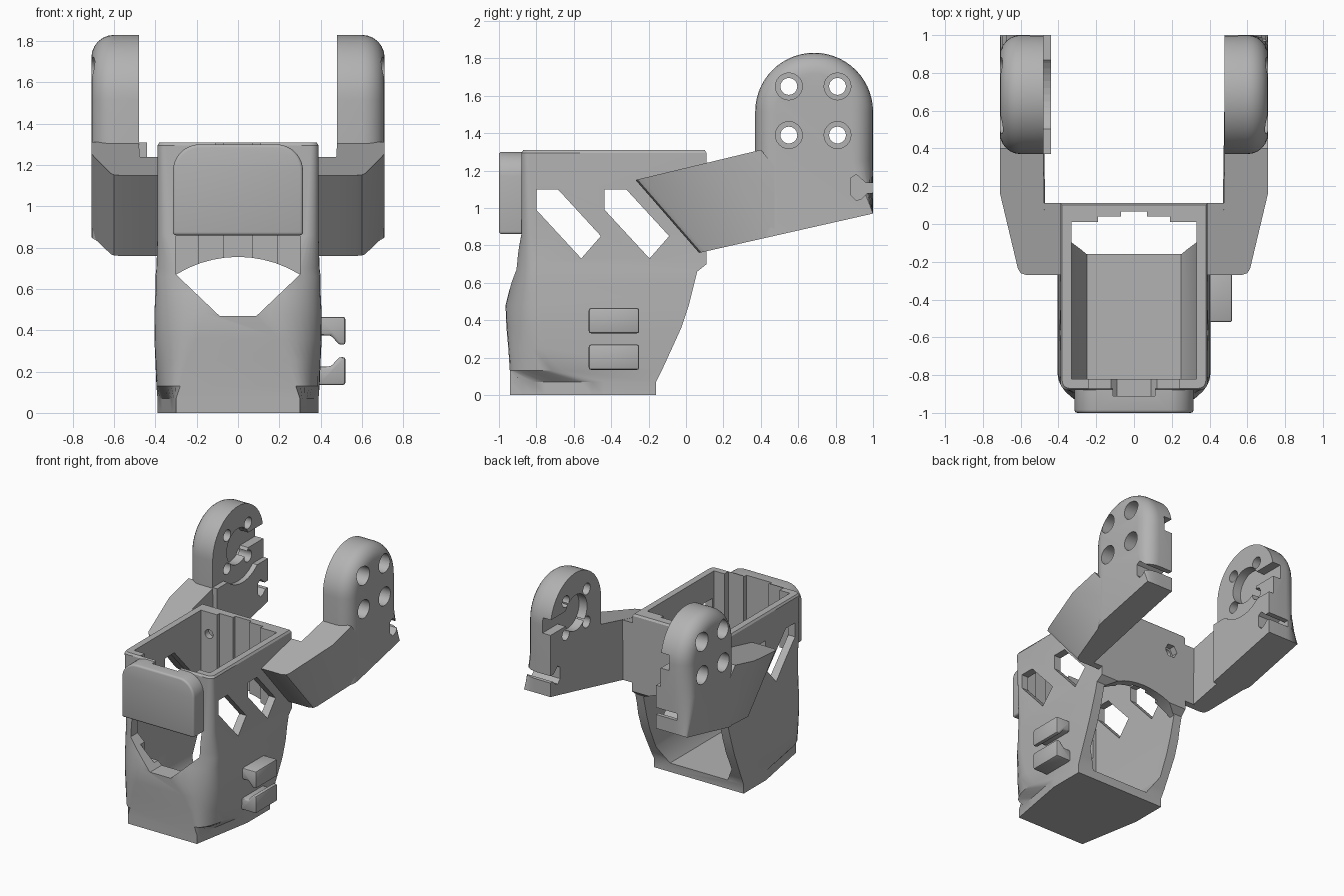
import bpy, bmesh, math

if "Cube" in bpy.data.objects:
    bpy.data.objects.remove(bpy.data.objects["Cube"])

grey = bpy.data.materials.new("matte grey")
grey.use_nodes = True
grey.diffuse_color = (0.45, 0.45, 0.45, 1)
grey.node_tree.nodes["Principled BSDF"].inputs["Base Color"].default_value = (0.45, 0.45, 0.45, 1)


def finish(name, bm):
    bmesh.ops.recalc_face_normals(bm, faces=bm.faces)
    mesh = bpy.data.meshes.new(name)
    bm.to_mesh(mesh)
    bm.free()
    mesh.materials.append(grey)
    ob = bpy.data.objects.new(name, mesh)
    bpy.context.collection.objects.link(ob)
    return ob


def loft(name, rings):
    """Skin a stack of equal-length closed rings and cap both ends."""
    bm = bmesh.new()
    rows = [[bm.verts.new(p) for p in ring] for ring in rings]
    n = len(rows[0])
    for low, high in zip(rows, rows[1:]):
        for i in range(n):
            j = (i + 1) % n
            bm.faces.new((low[i], low[j], high[j], high[i]))
    bm.faces.new(rows[0])
    bm.faces.new(rows[-1])
    return finish(name, bm)


def place(p, axis, d):
    return {"x": (d, p[0], p[1]), "y": (p[0], d, p[1]), "z": (p[0], p[1], d)}[axis]


def prism(name, pts, axis, a, b):
    return loft(name, [[place(p, axis, d) for p in pts] for d in (a, b)])


def arc(cx, cy, r, start, end, n):
    angles = [math.radians(start + (end - start) * i / n) for i in range(n + 1)]
    return [(cx + r * math.cos(t), cy + r * math.sin(t)) for t in angles]


def circle(cx, cy, r, n=32):
    return arc(cx, cy, r, 0, 360, n)[:-1]


def mirrored(half):
    return half + [(-x, y) for x, y in reversed(half)]


def activate(ob):
    bpy.ops.object.select_all(action="DESELECT")
    bpy.context.view_layer.objects.active = ob
    ob.select_set(True)


def boolean(ob, tool, operation="DIFFERENCE"):
    mod = ob.modifiers.new("boolean", "BOOLEAN")
    mod.operation, mod.solver, mod.object = operation, "EXACT", tool
    activate(ob)
    bpy.ops.object.modifier_apply(modifier=mod.name)
    bpy.data.objects.remove(tool)


def bevel(ob, width, segments=3):
    mod = ob.modifiers.new("bevel", "BEVEL")
    mod.width, mod.segments, mod.angle_limit = width, segments, math.radians(40)
    activate(ob)
    bpy.ops.object.modifier_apply(modifier=mod.name)


def smooth(ob, angle=32):
    activate(ob)
    bpy.ops.object.shade_smooth_by_angle(angle=math.radians(angle))


# Housing shell: z, half width, front y, flat front half width, corner start y, back y, roundness
def housing_ring(z, w, front, flat, corner, back, k):
    half = [(w, back)]
    n = 8
    for i in range(n + 1):
        t = i / n
        a = t * math.pi / 2
        u = k * math.cos(a) + (1 - k) * (1 - t)
        v = k * math.sin(a) + (1 - k) * t
        half.append((flat + (w - flat) * u, corner + (front - corner) * v))
    return [(x, y, z) for x, y in mirrored(half)]


levels = [
    (0.00, .39, -.94, .30, -.44, -.16, 0),
    (0.07, .39, -.94, .30, -.44, -.16, 0),
    (0.13, .395, -.942, .28, -.66, -.13, 1),
    (0.25, .40, -.95, .25, -.74, -.075, 1),
    (0.36, .405, -.96, .20, -.77, -.025, 1),
    (0.48, .405, -.965, .16, -.79, .015, 1),
    (0.58, .40, -.94, .18, -.80, .04, 1),
    (0.66, .40, -.92, .22, -.80, .06, 1),
    (0.70, .395, -.91, .25, -.80, .11, 1),
    (0.86, .39, -.88, .33, -.82, .11, 1),
    (1.295, .39, -.88, .35, -.84, .11, 1),
    (1.31, .38, -.87, .34, -.83, .10, 1),
]
housing = loft("housing", [housing_ring(*lv) for lv in levels])

# Raised front pad with rounded shoulders
pad = prism("front_pad", mirrored([(.315, .86)] + arc(.185, 1.17, .13, 0, 90, 10)), "y", -1.0, -.85)
bevel(pad, .015)
boolean(housing, pad, "UNION")

# Lower cavity, open at the back under an arch
arch = [(.33, .65)] + [(x, .185 + math.sqrt(.57 ** 2 - x * x)) for x in (.3, .24, .18, .12, .06, .01)]
cuts = [prism("cut", mirrored([(.25, .07), (.33, .2)] + arch), "y", -.82, .3)]
# Upper cavity with stepped grooves front and back
plan = [(.11, -.91), (.11, -.87), (.24, -.87), (.24, -.82), (.33, -.82),
        (.33, .01), (.19, .01), (.19, .04), (.07, .04), (.07, .065)]
cuts.append(prism("cut", mirrored(plan), "z", .5, 1.5))
# Front window
cuts.append(prism("cut", mirrored([(.09, .47), (.3, .67), (.3, .86)]), "y", -1.2, -.8))
# Slanted side windows
for shift in (0, .365):
    slot = [(-.8, 1.1), (-.685, 1.1), (-.455, .85), (-.56, .73), (-.8, .99)]
    cuts.append(prism("cut", [(y + shift, z) for y, z in slot], "x", -1, 1))
# Screw hole in the back wall
cuts.append(prism("cut", circle(-.26, 1.14, .035, 16), "y", -.1, .3))
cuts.append(prism("cut", circle(-.26, 1.14, .055, 6), "y", .06, .3))
for c in cuts:
    boolean(housing, c)
smooth(housing)


# Lower line of the arms
def under(y):
    return .76 + .226 * (y - .07)


# One ring of the arm head, shrunk by a given inset
def head_ring(x, inset):
    pts = [(1.0, under(1.0)), (1.0 - inset, 1.25)]
    pts += arc(.685, 1.515, .315 - inset, 0, 180, 28)
    pts += [(.37 + inset, 1.30), (.37 + inset, under(.37 + inset))]
    return [(x, y, z) for y, z in pts]


for s, side in ((1, "left"), (-1, "right")):
    # Slanted arm with a tapered outer face
    top = [(.47, -.27), (.57, -.27), (.60, -.26), (.615, -.235), (.709, .16), (.709, .4), (.48, .4)]
    arm = loft(side + "_arm", [
        [(s * x, y, 1.15 + .24 * (y + .27)) for x, y in top],
        [(s * x, y + .34, under(y + .34)) for x, y in top]])
    smooth(arm, 20)

    # Web joining the arm to the housing
    prism(side + "_arm_root", [(-.27, 1.15), (.07, .76), (.11, .769), (.11, 1.24)], "x", s * .36, s * .49)

    # Domed head with a rolled outer edge
    rings = [head_ring(s * .48, 0)]
    for i in range(7):
        a = i / 6 * math.pi / 2
        rings.append(head_ring(s * (.60 + .11 * math.sin(a)), .11 * (1 - math.cos(a))))
    head = loft(side + "_arm_head", rings)

    # Bolt holes with counterbores
    for y in (.55, .81):
        for z in (1.39, 1.65):
            boolean(head, prism("cut", circle(y, z, .045, 24), "x", s * .4, s * .8))
            boolean(head, prism("cut", circle(y, z, .072, 24), "x", s * .59, s * .8))
    # Keyhole pocket on the inner face
    key = arc(.685, 1.515, .14, 25, 335, 28) + [(1.1, 1.456), (1.1, 1.574)]
    boolean(head, prism("cut", key, "x", s * .4, s * .55))
    # Cable notch in the rear edge
    notch = [(1.1, 1.08), (.97, 1.08), (.94, 1.05), (.91, 1.04), (.88, 1.07),
             (.88, 1.16), (.91, 1.18), (.96, 1.135), (1.1, 1.135)]
    boolean(head, prism("cut", notch, "x", s * .4, s * (.8 if s > 0 else .62)))
    smooth(head)

# Extra inner pad on the right arm, scooped around the pivot
inner = prism("right_arm_pad", [(.37, under(.37)), (1, under(1)), (1, 1.31), (.37, 1.31)], "x", -.44, -.485)
boolean(inner, prism("cut", circle(.685, 1.515, .275, 48), "x", -.3, -.6))
boolean(inner, prism("cut", notch, "x", -.3, -.6))

# Cable clip on the left side: two facing jaws
jaw = [(.38, .165), (.40, .165), (.52, .165), (.52, .03), (.49, .03), (.45, .075), (.38, .075)]
for s, label in ((1, "upper"), (-1, "lower")):
    clip = prism(label + "_cable_clip", [(x, .3 + s * z) for x, z in jaw], "y", -.52, -.25)
    bevel(clip, .012, 2)
    smooth(clip, 40)
